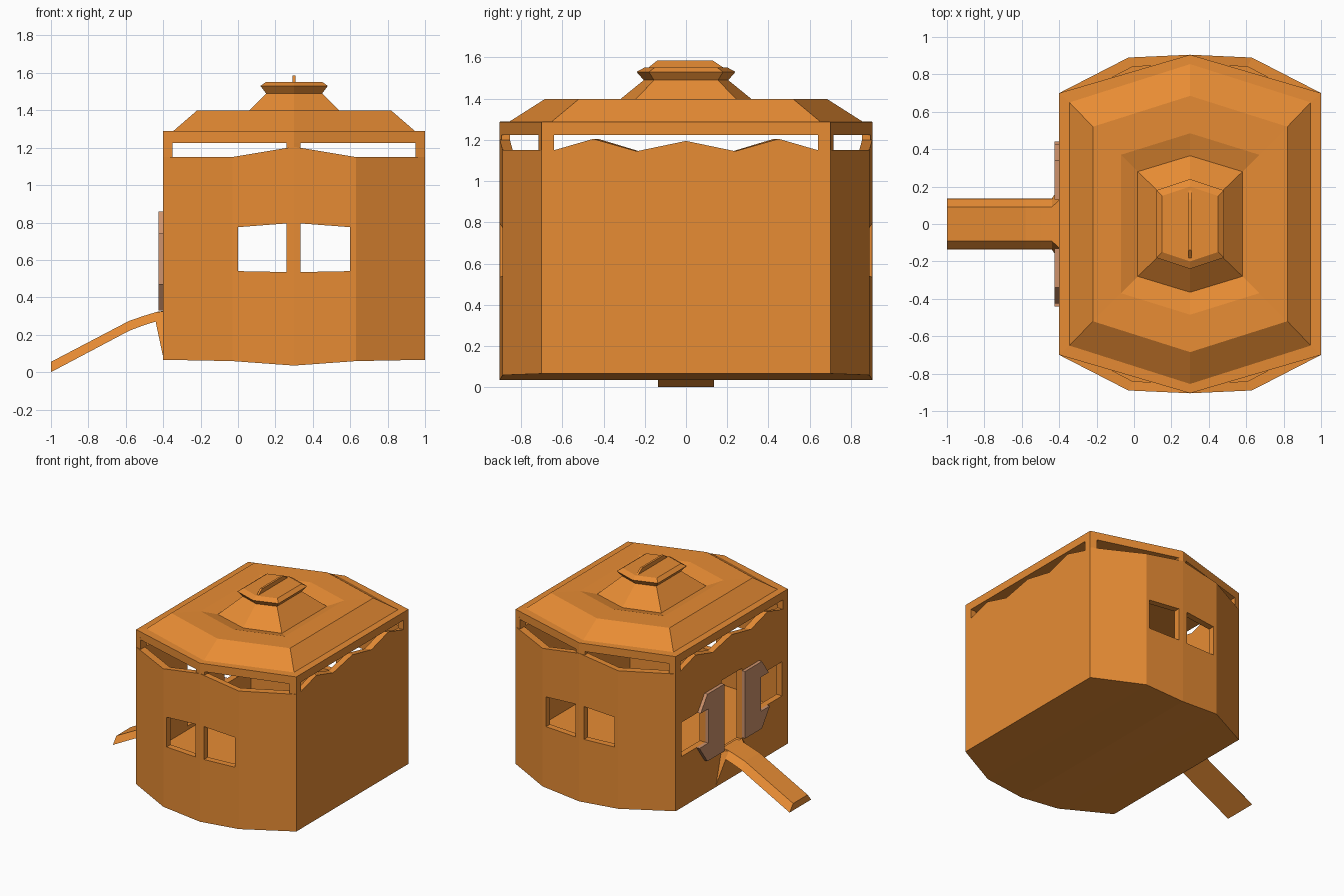
import bpy, bmesh

if "Cube" in bpy.data.objects:
    bpy.data.objects.remove(bpy.data.objects["Cube"])

CX = 0.3  # centre of the cabin in x


def material(name, rgb):
    m = bpy.data.materials.new(name)
    m.diffuse_color = (*rgb, 1)
    m.use_nodes = True
    m.node_tree.nodes["Principled BSDF"].inputs["Base Color"].default_value = m.diffuse_color
    return m


ORANGE = material("orange", (0.80, 0.262, 0.034))
PINK = material("dusty_pink", (0.62, 0.29, 0.15))


def make(name, verts, faces, mat=ORANGE):
    bm = bmesh.new()
    vs = [bm.verts.new(v) for v in verts]
    for f in faces:
        bm.faces.new([vs[i] for i in f])
    bmesh.ops.recalc_face_normals(bm, faces=bm.faces)
    me = bpy.data.meshes.new(name)
    bm.to_mesh(me)
    bm.free()
    me.materials.append(mat)
    ob = bpy.data.objects.new(name, me)
    bpy.context.collection.objects.link(ob)
    return ob


def loft(name, rings, mat=ORANGE):
    """Closed solid through rings that share one point count."""
    n = len(rings[0])
    faces = [[k * n + i, k * n + (i + 1) % n, (k + 1) * n + (i + 1) % n, (k + 1) * n + i]
             for k in range(len(rings) - 1) for i in range(n)]
    faces += [list(range(n)), list(range((len(rings) - 1) * n, len(rings) * n))]
    return make(name, [p for r in rings for p in r], faces, mat)


def prism(name, pts, axis, a, b, mat=ORANGE):
    """Extrude a 2D profile along an axis from a to b."""
    def put(p, t):
        q = list(p)
        q.insert(axis, t)
        return q
    return loft(name, [[put(p, a) for p in pts], [put(p, b) for p in pts]], mat)


def rect(u0, u1, v0, v1):
    return [(u0, v0), (u1, v0), (u1, v1), (u0, v1)]


# Wall plan: (x, y, top z) for the right side and back, then turned half round
half = [(1, y, z) for y, z in ((-.7, 1.15), (-.64, 1.15), (-.45, 1.205), (-.24, 1.145), (0, 1.195),
                               (.24, 1.145), (.45, 1.205), (.64, 1.15), (.7, 1.15))]
half += [(.63, .89, 1.15), (CX, .905, 1.205), (-.03, .89, 1.15)]
plan = half + [(2 * CX - x, -y, z) for x, y, z in half]
n = len(plan)


def floor_z(x):
    d = abs(x - CX)
    return 0.035 + (0.024 * d / .33 if d <= .33 else 0.024 + 0.007 * (d - .33) / .37)


def inset(x, y):
    return CX + (x - CX) * .93, y * .945


# Cabin walls with curved underside and raised inner floor
verts = [(x, y, floor_z(x)) for x, y, z in plan]
verts += [(x, y, z) for x, y, z in plan]
verts += [(*inset(x, y), z) for x, y, z in plan]
verts += [(*inset(x, y), .29) for x, y, z in plan]
faces = []
for k in range(3):
    for i in range(n):
        j = (i + 1) % n
        faces.append([k * n + i, k * n + j, (k + 1) * n + j, (k + 1) * n + i])
xs = [-.4, -.03, CX, .63, 1]
for x0, x1 in zip(xs, xs[1:]):
    strip = [i for i in range(n) if x0 - .001 < plan[i][0] < x1 + .001]
    faces.append(strip)
    faces.append([3 * n + i for i in strip])
walls = make("cabin_walls", verts, faces)

# Octagonal panel round the doorway
octagon = [(-.34, .33), (.34, .33), (.44, .47), (.44, .72), (.34, .86), (-.34, .86), (-.44, .72), (-.44, .47)]
panel = prism("door_surround", octagon, 0, -.426, -.398, PINK)

# Cut the windows and doorway
cutters = [
    prism("cut", [(0, .54), (.26, .535), (.26, .795), (0, .775)], 1, -1.2, 1.2),
    prism("cut", [(.335, .535), (.6, .54), (.6, .775), (.335, .795)], 1, -1.2, 1.2),
    prism("cut", rect(.33, .63, .47, .74), 0, -.6, -.2),
    prism("cut", rect(-.63, -.33, .47, .74), 0, -.6, -.2),
    prism("cut", rect(-.13, .13, .32, .88), 0, -.6, -.2),
]
for ob, cuts in ((walls, cutters), (panel, cutters[2:])):
    bpy.context.view_layer.objects.active = ob
    for c in cuts:
        m = ob.modifiers.new("cut", 'BOOLEAN')
        m.operation, m.object, m.solver = 'DIFFERENCE', c, 'EXACT'
        bpy.ops.object.modifier_apply(modifier=m.name)
for c in cutters:
    bpy.data.objects.remove(c)

# Posts carrying the roof
for sy in (-1, 1):
    for sx in (-1, 1):
        pts = [(.7, .7), (.7, .64), (.65, .64), (.65, .715)]
        prism("corner_post", [(CX + sx * x, sy * y) for x, y in pts], 2, 1.14, 1.24)
    pts = [(-.04, .893), (0, .905), (.035, .894), (.035, .855), (-.04, .855)]
    prism("middle_post", [(CX + x, sy * y) for x, y in pts], 2, 1.14, 1.24)


def hexagon(hx, yc, ym, z):
    return [(CX + hx, -yc, z), (CX + hx, yc, z), (CX, ym, z),
            (CX - hx, yc, z), (CX - hx, -yc, z), (CX, -ym, z)]


# Stepped roof: rim, slope, flat, sunken gutter, cupola and lip
loft("roof", [hexagon(*r) for r in (
    (.70, .70, .905, 1.225), (.70, .70, .905, 1.288), (.645, .65, .855, 1.29),
    (.52, .52, .685, 1.398), (.37, .37, .485, 1.395), (.28, .28, .365, 1.36),
    (.15, .155, .205, 1.49), (.18, .18, .24, 1.53), (.15, .15, .20, 1.552))])

# Ridge fin on top
prism("roof_fin", [(-.19, 1.545), (.19, 1.545), (.13, 1.585), (-.14, 1.585)], 0, CX - .008, CX + .008)

# Ramp with sloping sides
path = [(-1, .055, 0), (-.58, .275, .222), (-.5, .302, .252), (-.435, .322, .272), (-.38, .33, .28)]
loft("ramp", [[(x, -.135, b), (x, .135, b), (x, .09, t), (x, -.09, t)] for x, t, b in path])

# Flared bracket joining the ramp to the wall
loft("ramp_bracket", [[(x, -w, b), (x, w, b), (x, v, t), (x, -v, t)]
                      for x, w, v, b, t in ((-.44, .135, .09, .268, .32), (-.398, .2, .13, .07, .325))])
